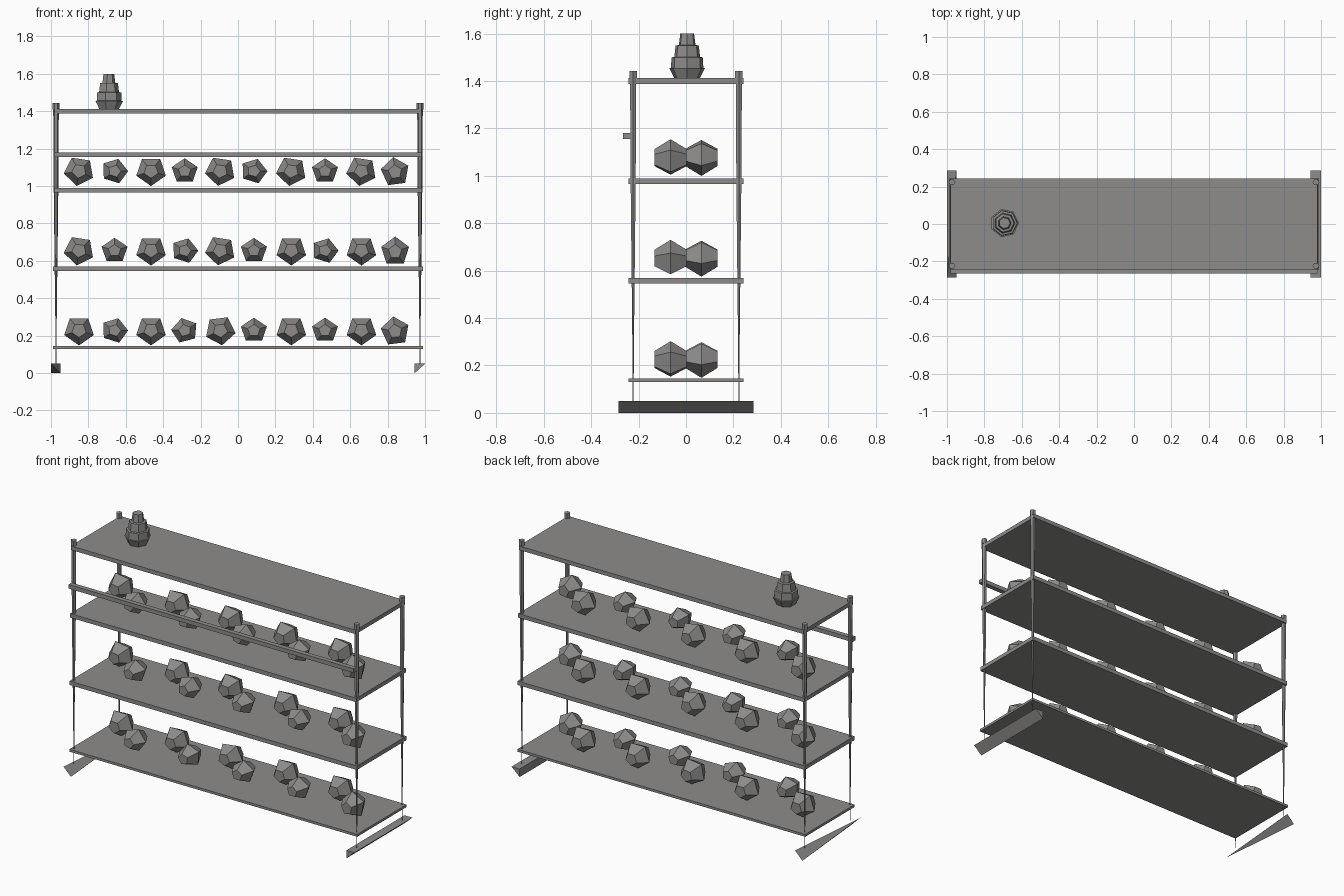
import bpy, bmesh, math, random
from mathutils import Vector, Matrix

random.seed(4)
cube = bpy.data.objects.get("Cube")
if cube:
    bpy.data.objects.remove(cube)

grey = bpy.data.materials.new("warm_grey")
grey.use_nodes = True
colour = (0.27, 0.265, 0.26, 1)
grey.diffuse_color = colour
grey.node_tree.nodes["Principled BSDF"].inputs["Base Color"].default_value = colour


def finish(name, bm):
    bmesh.ops.recalc_face_normals(bm, faces=bm.faces[:])
    mesh = bpy.data.meshes.new(name)
    bm.to_mesh(mesh)
    bm.free()
    mesh.materials.append(grey)
    obj = bpy.data.objects.new(name, mesh)
    bpy.context.collection.objects.link(obj)
    return obj


def box(name, x, y, z):
    """Box spanning the given (low, high) pairs."""
    bm = bmesh.new()
    bmesh.ops.create_cube(bm, size=1)
    for v in bm.verts:
        v.co = [r[0] if c < 0 else r[1] for c, r in zip(v.co, (x, y, z))]
    return finish(name, bm)


def hull(name, points):
    """Faceted solid wrapped round a few points."""
    bm = bmesh.new()
    for p in points:
        bm.verts.new(p)
    bmesh.ops.convex_hull(bm, input=bm.verts[:])
    return finish(name, bm)


def lathe(name, centre, profile, sides):
    """Closed stack of rings from (radius, height) pairs."""
    bm = bmesh.new()
    rings = []
    for r, z in profile:
        angles = [math.tau * i / sides for i in range(sides)]
        rings.append([bm.verts.new((centre[0] + r * math.cos(a),
                                    centre[1] + r * math.sin(a), z)) for a in angles])
    for low, high in zip(rings, rings[1:]):
        for i in range(sides):
            j = (i + 1) % sides
            bm.faces.new((low[i], low[j], high[j], high[i]))
    bm.faces.new(rings[0])
    bm.faces.new(rings[-1])
    return finish(name, bm)


# Shelves
for i, (low, high, half) in enumerate([(0.13, 0.145, 0.99), (0.545, 0.57, 0.988),
                                       (0.965, 0.99, 0.984), (1.387, 1.412, 0.98)]):
    box(f"shelf_{i + 1}", (-half, half), (-0.243, 0.243), (low, high))

# Front rail
box("front_rail", (-0.98, 0.98), (-0.265, -0.235), (1.155, 1.18))

# Tapering posts with small caps
for side, sx in (("right", -1), ("left", 1)):
    for end, sy in (("front", -1), ("back", 1)):
        lathe(f"{end}_{side}_post", (sx * 0.973, sy * 0.223),
              [(0.002, 0.05), (0.004, 0.3), (0.012, 0.95), (0.015, 1.41),
               (0.018, 1.41), (0.018, 1.443)], 6)

# Feet: a twisted sliver on one end and a wedge on the other
e, h = 0.285, 0.05
hull("right_foot", [(-0.95, e, h), (-1, e, 0), (-1, -e, h), (-0.95, -e, 0)])
hull("left_foot", [(x, y, z) for y in (-e, e)
                   for x, z in ((0.945, h), (1, h), (0.945, 0))])


# Faceted stones, in a staggered row on each shelf
def stone(name, centre, up, width, height, tilt):
    points = []
    for y, r in ((-0.068, 0.48), (0, 1), (0.068, 0.48)):
        for i in range(5):
            a = math.tau * i / 5 + up * math.pi / 2
            points.append(Vector((r * width * math.cos(a), y, r * height * math.sin(a))))
    turn = Matrix.Rotation(tilt, 3, "Y")
    hull(name, [Vector(centre) + turn @ p for p in points])


columns = [-0.85, -0.66, -0.465, -0.285, -0.095, 0.085, 0.285, 0.465, 0.66, 0.84]
for tier, floor in enumerate((0.148, 0.575, 1.0)):
    for i, x in enumerate(columns):
        tilt = random.choice((0, 0, 0.3, -0.25))
        name = f"stone_{tier + 1}_{i + 1}"
        if i % 2 == 0:
            stone(name, (x, 0.065, floor + 0.08), -1, 0.083, 0.08, tilt * 0.5)
        elif i == len(columns) - 1:
            stone(name, (x, -0.065, floor + 0.075), 1, 0.078, 0.08, tilt * 0.5)
        else:
            stone(name, (x, -0.065, floor + 0.08), 1, 0.073, 0.068, tilt)

# Stepped bottle on the top shelf
lathe("stepped_bottle", (-0.692, 0.005),
      [(0.055, 1.412), (0.077, 1.455), (0.07, 1.456), (0.068, 1.5), (0.056, 1.502),
       (0.05, 1.55), (0.036, 1.552), (0.03, 1.6)], 7)
